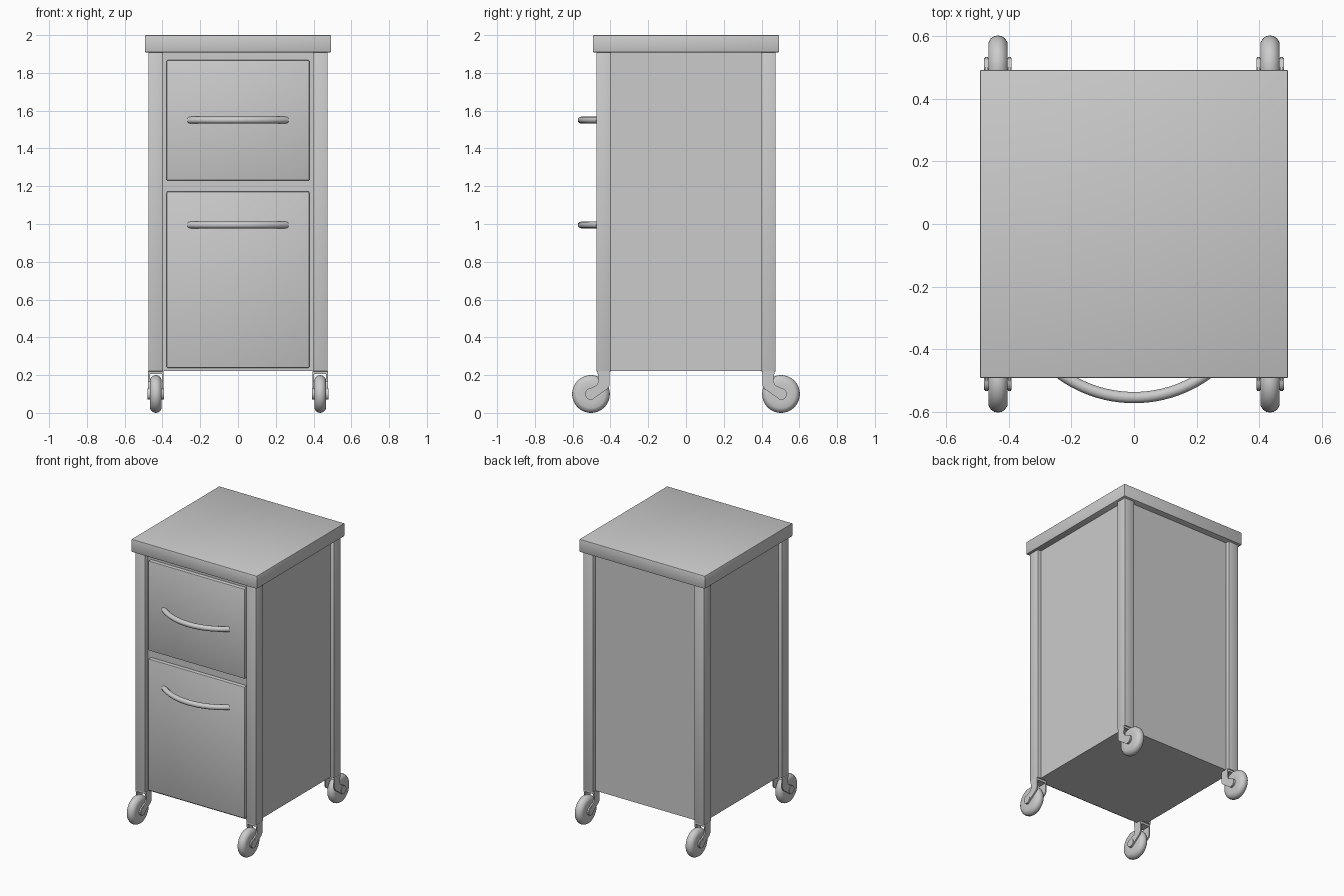
import bpy, bmesh, math

if "Cube" in bpy.data.objects:
    bpy.data.objects.remove(bpy.data.objects["Cube"])


def finish(name, bm, smooth=True):
    bmesh.ops.recalc_face_normals(bm, faces=bm.faces)
    me = bpy.data.meshes.new(name)
    bm.to_mesh(me)
    bm.free()
    ob = bpy.data.objects.new(name, me)
    bpy.context.collection.objects.link(ob)
    if smooth:
        shade(ob)
    return ob


def shade(ob):
    bpy.ops.object.select_all(action='DESELECT')
    bpy.context.view_layer.objects.active = ob
    ob.select_set(True)
    bpy.ops.object.shade_smooth_by_angle(angle=math.radians(35))


def box(name, lo, hi, bevel=0.0):
    bm = bmesh.new()
    bmesh.ops.create_cube(bm, size=1)
    for v in bm.verts:
        v.co = [lo[i] + (v.co[i] + 0.5) * (hi[i] - lo[i]) for i in range(3)]
    if bevel:
        bmesh.ops.bevel(bm, geom=bm.edges[:], offset=bevel, segments=2,
                        profile=0.5, affect='EDGES')
    return finish(name, bm)


def lathe_x(name, profile, centre, steps=40):
    # profile of (x, radius) pairs turned about the x axis
    bm = bmesh.new()
    rings = []
    for k in range(steps):
        a = 2 * math.pi * k / steps
        rings.append([bm.verts.new((centre[0] + x, centre[1] + r * math.cos(a),
                                    centre[2] + r * math.sin(a))) for x, r in profile])
    for k in range(steps):
        p, q = rings[k], rings[(k + 1) % steps]
        for i in range(len(profile) - 1):
            bm.faces.new((p[i], p[i + 1], q[i + 1], q[i]))
    bm.faces.new([r[0] for r in rings])
    bm.faces.new([r[-1] for r in rings])
    return finish(name, bm)


def plate_x(name, outline, x0, x1):
    # (y, z) outline extruded along x
    bm = bmesh.new()
    f = bm.faces.new([bm.verts.new((x0, y, z)) for y, z in outline])
    ext = bmesh.ops.extrude_face_region(bm, geom=[f])
    for g in ext['geom']:
        if isinstance(g, bmesh.types.BMVert):
            g.co.x = x1
    return finish(name, bm)


# Worktop and carcass
box("worktop", (-0.493, -0.493, 1.908), (0.493, 0.493, 2.0), 0.006)
box("cabinet_body", (-0.447, -0.44, 0.222), (0.447, 0.447, 1.91))

# Drawer fronts
box("upper_drawer_front", (-0.378, -0.468, 1.23), (0.378, -0.43, 1.867), 0.006)
box("lower_drawer_front", (-0.378, -0.468, 0.238), (0.378, -0.43, 1.172), 0.006)

# Bowed handles
for name, z in (("upper_handle", 1.55), ("lower_handle", 0.995)):
    cu = bpy.data.curves.new(name, 'CURVE')
    cu.dimensions = '3D'
    cu.bevel_depth = 0.018
    cu.bevel_resolution = 4
    cu.use_fill_caps = True
    sp = cu.splines.new('POLY')
    n = 24
    sp.points.add(n)
    R = 0.40
    for i, p in enumerate(sp.points):
        a = math.radians(-40 + 80 * i / n)
        p.co = (R * math.sin(a), -0.555 + R * (1 - math.cos(a)), z, 1)
    ob = bpy.data.objects.new(name, cu)
    bpy.context.collection.objects.link(ob)
    bpy.ops.object.select_all(action='DESELECT')
    bpy.context.view_layer.objects.active = ob
    ob.select_set(True)
    bpy.ops.object.convert(target='MESH')
    shade(bpy.context.view_layer.objects.active)

# Caster shapes: tyre section and fork side outline
HUB_Y, HUB_Z = 0.503, 0.1
tyre = [(-0.031, 0.045), (-0.031, 0.076), (-0.028, 0.082), (-0.022, 0.091),
        (-0.012, 0.0975), (0, 0.1), (0.012, 0.0975), (0.022, 0.091),
        (0.028, 0.082), (0.031, 0.076), (0.031, 0.045)]
fork = [(0.405, 0.22), (0.468, 0.22), (0.463, 0.165), (0.474, 0.146), (0.505, 0.131)]
fork += [(HUB_Y + 0.031 * math.cos(a), HUB_Z + 0.031 * math.sin(a))
         for a in [math.radians(75 - 22 * i) for i in range(9)]]
fork += [(0.415, 0.128), (0.405, 0.145)]

# Corner posts with a caster under each
for sx, side in ((-1, "left"), (1, "right")):
    for sy, end in ((-1, "front"), (1, "back")):
        tag = f"{end}_{side}"
        a, b = sorted((sx * 0.397, sx * 0.475))
        c, d = sorted((sy * 0.397, sy * 0.475))
        box(f"{tag}_post", (a, c, 0.22), (b, d, 1.91), 0.003)
        cx = sx * 0.435
        lathe_x(f"{tag}_wheel", tyre, (cx, sy * HUB_Y, HUB_Z))
        lathe_x(f"{tag}_axle", [(-0.044, 0.028), (0.044, 0.028)],
                (cx, sy * HUB_Y, HUB_Z), 24)
        outline = [(sy * y, z) for y, z in fork]
        for s, cheek in ((-1, "inner"), (1, "outer")):
            plate_x(f"{tag}_fork_{cheek}", outline, cx + s * 0.032, cx + s * 0.041)
        e, f = sorted((sy * 0.405, sy * 0.468))
        box(f"{tag}_fork_top", (cx - 0.041, e, 0.205), (cx + 0.041, f, 0.222))
